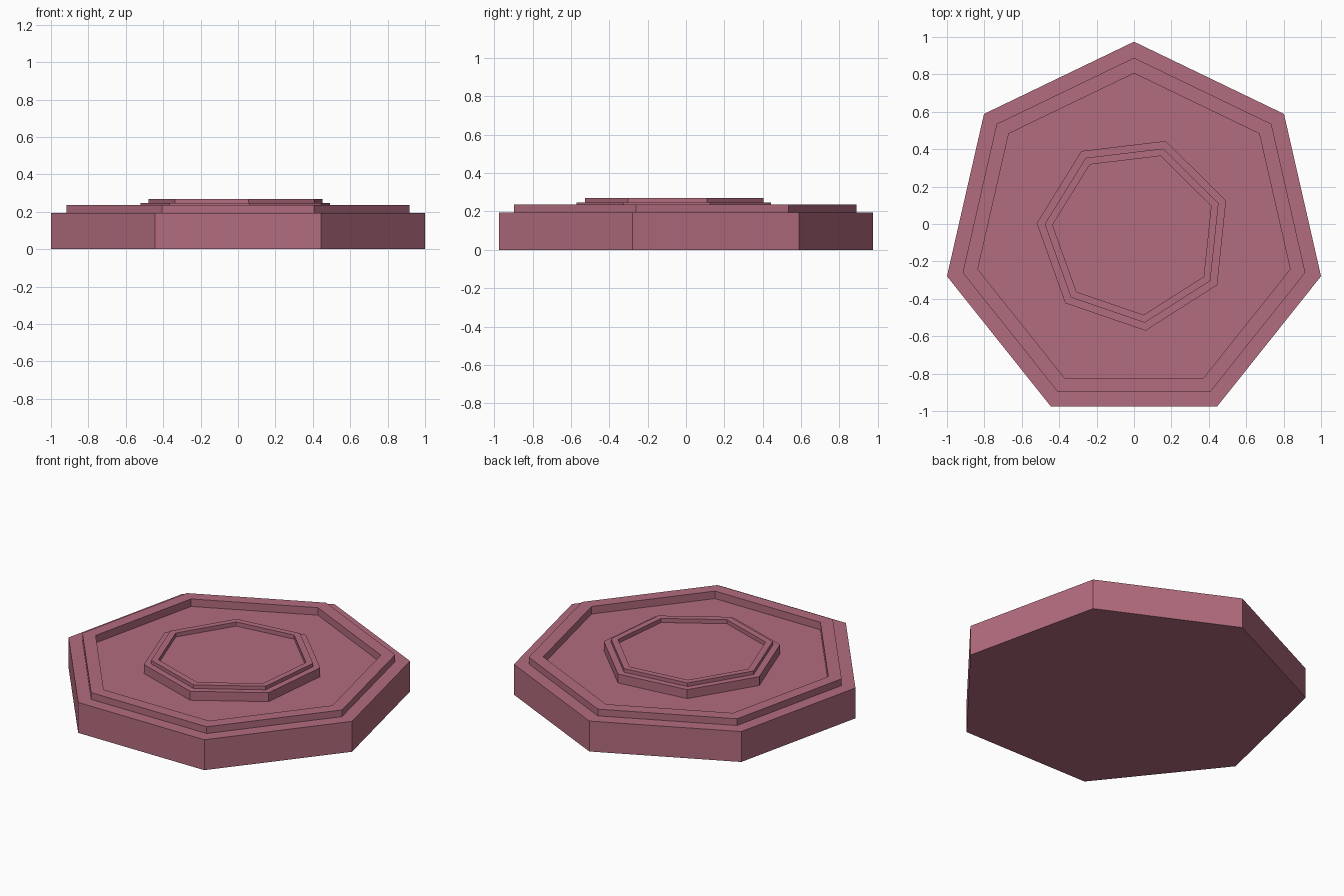
import bpy, bmesh, math

if "Cube" in bpy.data.objects:
    bpy.data.objects.remove(bpy.data.objects["Cube"])

SIDES = 7
CENTRE_Y = -0.051   # puts the heptagon's bounding box on y = 0

mat = bpy.data.materials.new("dusty_rose")
mat.diffuse_color = (0.45, 0.15, 0.21, 1)
mat.use_nodes = True
mat.node_tree.nodes["Principled BSDF"].inputs["Base Color"].default_value = mat.diffuse_color


def stepped_plate(name, profile, first_angle):
    """Seven-sided solid from (radius, z) profile points, bottom to top centre."""
    bm = bmesh.new()
    rings = []
    for r, z in profile:
        ring = []
        for i in range(SIDES):
            a = math.radians(first_angle) + i * math.tau / SIDES
            ring.append(bm.verts.new((r * math.cos(a), r * math.sin(a), z)))
        rings.append(ring)
    for low, high in zip(rings, rings[1:]):
        for i in range(SIDES):
            j = (i + 1) % SIDES
            bm.faces.new((low[i], low[j], high[j], high[i]))
    bm.faces.new(rings[0][::-1])
    bm.faces.new(rings[-1])
    bmesh.ops.recalc_face_normals(bm, faces=bm.faces)
    mesh = bpy.data.meshes.new(name)
    bm.to_mesh(mesh)
    bm.free()
    mesh.materials.append(mat)
    obj = bpy.data.objects.new(name, mesh)
    obj.location.y = CENTRE_Y
    bpy.context.collection.objects.link(obj)
    return obj


# Large base plate: outer step, raised rim, recessed floor
stepped_plate("base_plate", [
    (1.0257, 0.0), (1.0257, 0.194),
    (0.9395, 0.194), (0.9395, 0.237),
    (0.8565, 0.237), (0.8565, 0.189),
], 90)

# Small plate: same profile at about half size, turned and set into the floor
stepped_plate("centre_plate", [
    (0.523, 0.146), (0.523, 0.246),
    (0.480, 0.246), (0.480, 0.269),
    (0.438, 0.269), (0.438, 0.243),
], 71.1)
